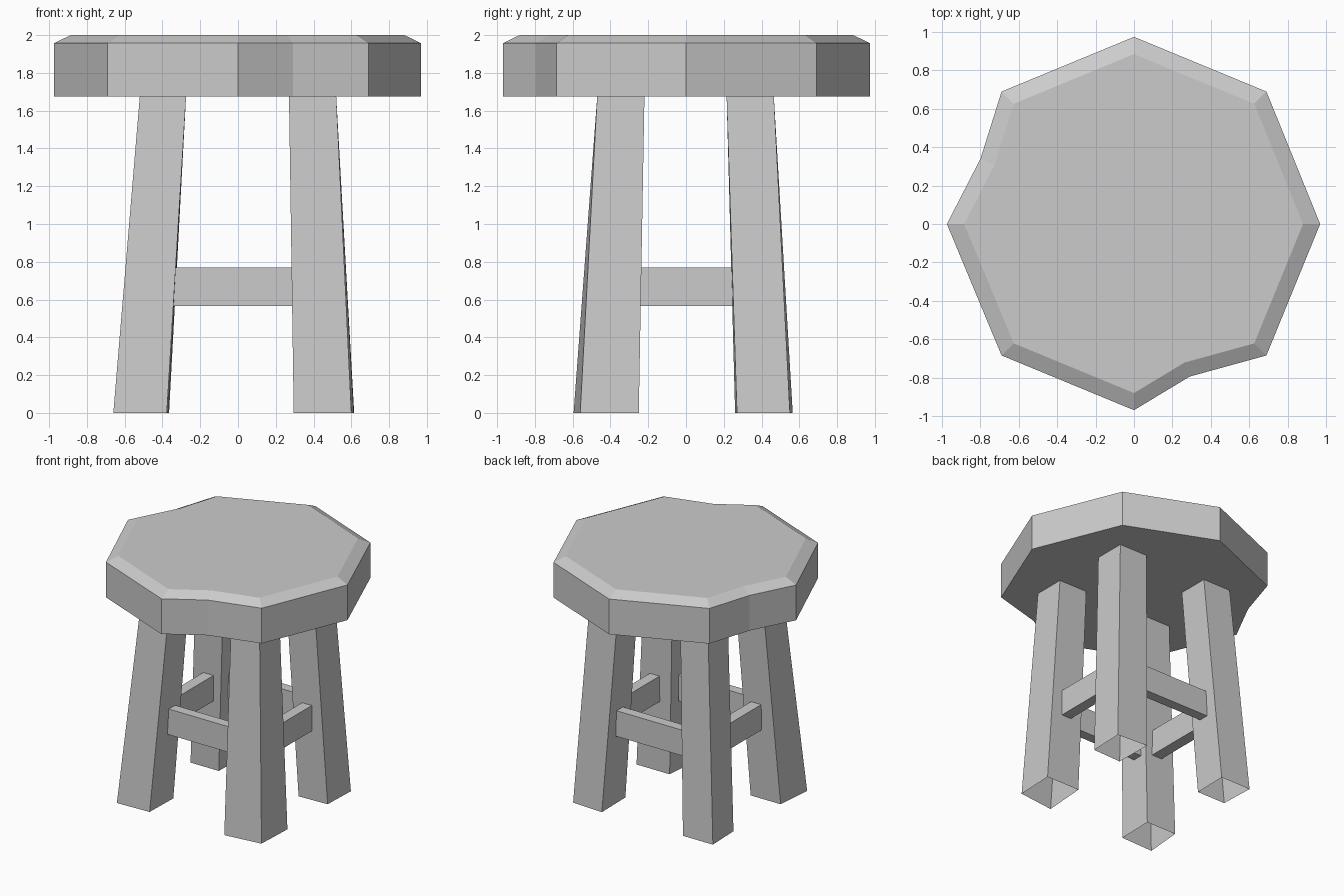
import bpy

if "Cube" in bpy.data.objects:
    bpy.data.objects.remove(bpy.data.objects["Cube"])


def loft(name, rings, cap_bottom=True, cap_top=True):
    """Skin matching rings of 3D points, listed bottom to top, counter-clockwise."""
    n = len(rings[0])
    verts = [p for ring in rings for p in ring]
    faces = [(r * n + i, r * n + (i + 1) % n, (r + 1) * n + (i + 1) % n, (r + 1) * n + i)
             for r in range(len(rings) - 1) for i in range(n)]
    if cap_bottom:
        faces.append(tuple(reversed(range(n))))
    if cap_top:
        faces.append(tuple(range(len(verts) - n, len(verts))))
    mesh = bpy.data.meshes.new(name)
    mesh.from_pydata(verts, [], faces)
    obj = bpy.data.objects.new(name, mesh)
    bpy.context.collection.objects.link(obj)
    return obj


def ring(points, z, scale=1.0):
    return [(x * scale, y * scale, z) for x, y in points]


def rect(x0, x1, y0, y1):
    return [(x0, y0), (x1, y0), (x1, y1), (x0, y1)]


# Seat: chipped octagon with a chamfered top edge
outline = [(0.97, 0), (0.69, 0.69), (0, 0.975), (-0.69, 0.69), (-0.80, 0.34),
           (-0.975, 0), (-0.69, -0.685), (0, -0.97), (0.29, -0.795), (0.69, -0.685)]
loft("seat", [ring(outline, 1.675), ring(outline, 1.957), ring(outline, 2.0, 0.908)])

# Legs: splayed, slightly uneven, open at the ends (foot corners counter-clockwise)
feet = {
    "front_right_leg": ([(0.295, -0.595), (0.60, -0.56), (0.613, -0.25), (0.32, -0.25)],
                        rect(0.27, 0.52, -0.47, -0.22)),
    "front_left_leg": ([(-0.66, -0.59), (-0.377, -0.58), (-0.37, -0.29), (-0.635, -0.29)],
                       rect(-0.52, -0.275, -0.47, -0.22)),
    "back_right_leg": ([(0.355, 0.26), (0.605, 0.27), (0.615, 0.55), (0.35, 0.565)],
                       rect(0.27, 0.52, 0.215, 0.465)),
    "back_left_leg": ([(-0.62, 0.285), (-0.37, 0.285), (-0.365, 0.56), (-0.63, 0.56)],
                      rect(-0.52, -0.275, 0.215, 0.465)),
}
for name, (foot, top) in feet.items():
    loft(name, [ring(foot, 0), ring(top, 1.675)], cap_bottom=False, cap_top=False)

# Stretchers between neighbouring legs
stretchers = {
    "front_stretcher": rect(-0.345, 0.295, -0.405, -0.325),
    "back_stretcher": rect(-0.335, 0.32, 0.35, 0.43),
    "right_stretcher": rect(0.40, 0.485, -0.245, 0.245),
    "left_stretcher": rect(-0.485, -0.395, -0.265, 0.255),
}
for name, plan in stretchers.items():
    loft(name, [ring(plan, 0.565), ring(plan, 0.77)])
